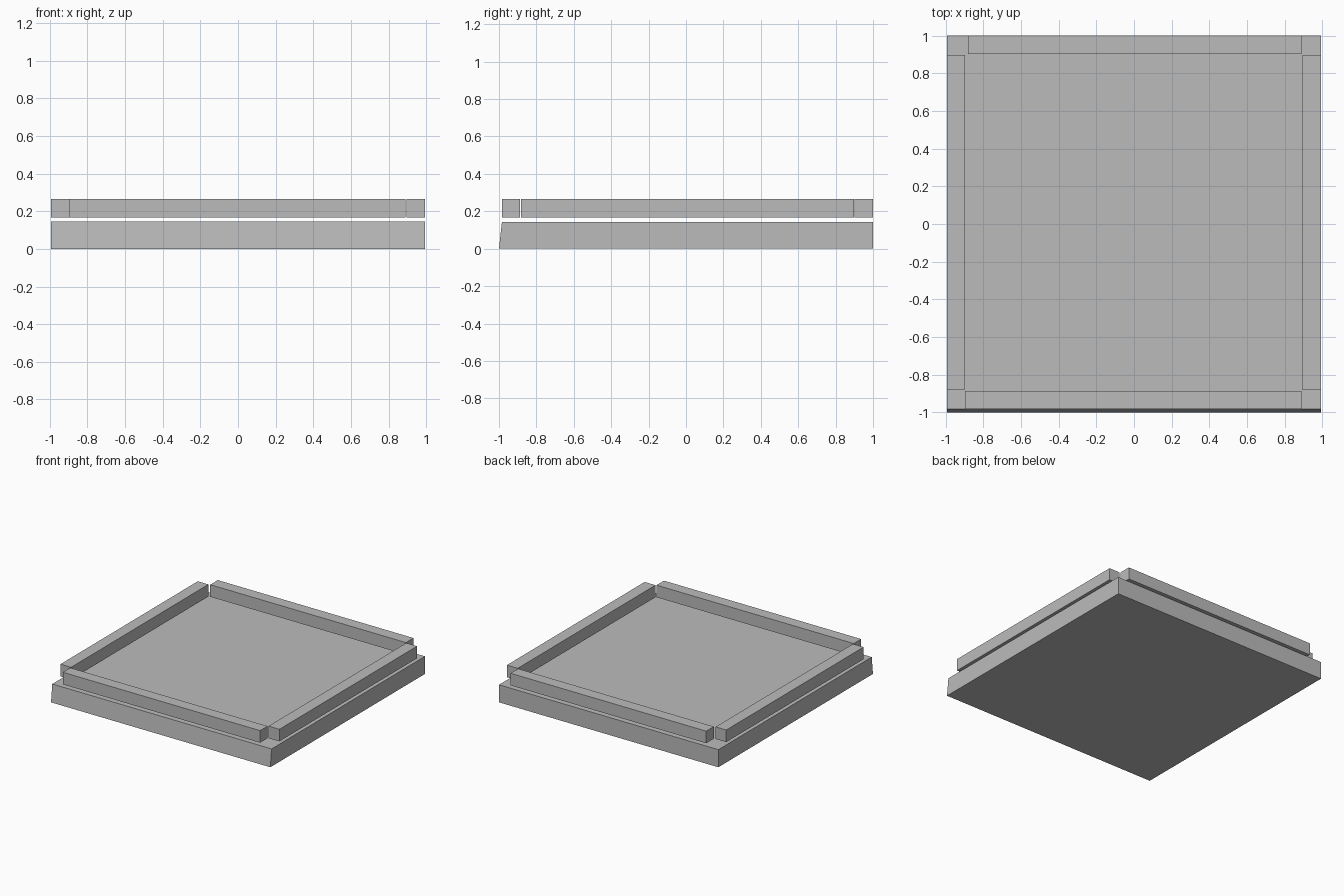
import bpy
import bmesh

cube = bpy.data.objects.get("Cube")
if cube:
    bpy.data.objects.remove(cube, do_unlink=True)

# Single grey material
GREY = (0.5, 0.5, 0.5, 1.0)
grey = bpy.data.materials.new("plain_grey")
grey.use_nodes = True
grey.diffuse_color = GREY
grey.node_tree.nodes["Principled BSDF"].inputs["Base Color"].default_value = GREY


def box(name, x, y, z, front_lean=0.0):
    """Box between ranges x, y, z; the top front edge may lean back."""
    bm = bmesh.new()
    bmesh.ops.create_cube(bm, size=1)
    for v in bm.verts:
        px, py, pz = (r[int(c > 0)] for r, c in zip((x, y, z), v.co))
        if v.co.y < 0 and v.co.z > 0:
            py += front_lean
        v.co = (px, py, pz)
    mesh = bpy.data.meshes.new(name)
    bm.to_mesh(mesh)
    bm.free()
    mesh.materials.append(grey)
    obj = bpy.data.objects.new(name, mesh)
    bpy.context.collection.objects.link(obj)
    return obj


SIDE = 0.993          # half width of the slab
RAIL_Z = (0.167, 0.266)

# Base slab with a slightly sloped front
box("base_slab", (-SIDE, SIDE), (-1, 1), (0, 0.144), front_lean=0.016)

# Four rails floating just above the slab, with open corners
box("front_rail", (-0.897, 0.889), (-0.984, -0.888), RAIL_Z)
box("back_rail", (-0.883, 0.889), (0.902, 1), RAIL_Z)
box("right_rail", (-SIDE, -0.897), (-0.878, 0.898), RAIL_Z)
box("left_rail", (0.895, SIDE), (-0.883, 0.898), RAIL_Z)
